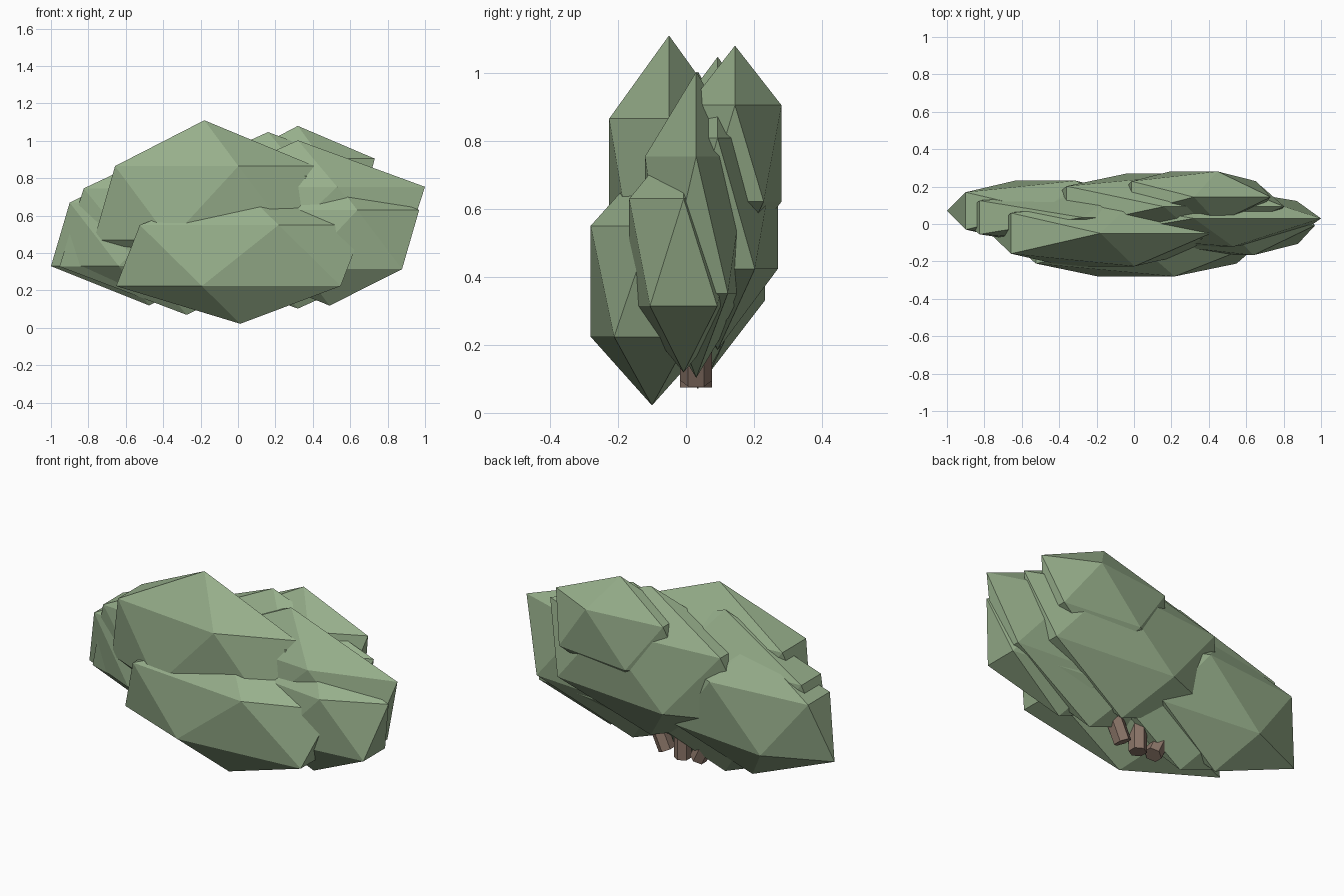
import bpy
import math
from mathutils import Vector

cube = bpy.data.objects.get("Cube")
if cube:
    bpy.data.objects.remove(cube, do_unlink=True)


def make_material(name, rgb):
    mat = bpy.data.materials.new(name)
    mat.use_nodes = True
    color = (*rgb, 1.0)
    mat.diffuse_color = color
    bsdf = next(n for n in mat.node_tree.nodes if n.type == 'BSDF_PRINCIPLED')
    bsdf.inputs["Base Color"].default_value = color
    bsdf.inputs["Roughness"].default_value = 0.9
    return mat


leaf_green = make_material("leaf_green", (0.31, 0.43, 0.26))
bark_brown = make_material("bark_brown", (0.26, 0.18, 0.14))


def foliage(name, center, radii):
    """Flattened faceted leaf clump."""
    bpy.ops.mesh.primitive_ico_sphere_add(subdivisions=1, radius=1, location=center)
    clump = bpy.context.object
    clump.name = name
    clump.scale = radii
    clump.data.materials.append(leaf_green)


def stem(name, foot, tilt, length=0.3, radius=0.047):
    """Six-sided stem leaning sideways from its foot."""
    axis = Vector((math.sin(tilt), 0, math.cos(tilt)))
    bpy.ops.mesh.primitive_cylinder_add(
        vertices=6, radius=radius, depth=length,
        location=Vector(foot) + axis * length / 2, rotation=(0, tilt, 0))
    obj = bpy.context.object
    obj.name = name
    obj.data.materials.append(bark_brown)


# Leaf clumps, front to back
foliage("front_lower_foliage", (0.012, -0.10, 0.387), (0.742, 0.212, 0.365))
foliage("front_upper_foliage", (-0.18, -0.05, 0.667), (0.66, 0.207, 0.443))
foliage("left_lower_foliage", (0.49, -0.007, 0.472), (0.535, 0.188, 0.353))
foliage("left_upper_foliage", (0.32, 0.03, 0.553), (0.76, 0.177, 0.45))
foliage("right_inner_foliage", (-0.275, 0.035, 0.537), (0.76, 0.171, 0.467))
foliage("right_outer_foliage", (-0.475, 0.07, 0.50), (0.587, 0.19, 0.38))
foliage("back_middle_foliage", (0.16, 0.093, 0.616), (0.72, 0.208, 0.431))
foliage("back_top_foliage", (0.32, 0.144, 0.763), (0.46, 0.161, 0.317))

# Stems fanning out upwards
stem("middle_stem", (0, 0.03, 0.075), 0)
for side, name in ((1, "left_stem"), (-1, "right_stem")):
    stem(name, (side * 0.10, 0.03, 0.095), side * math.radians(25))
